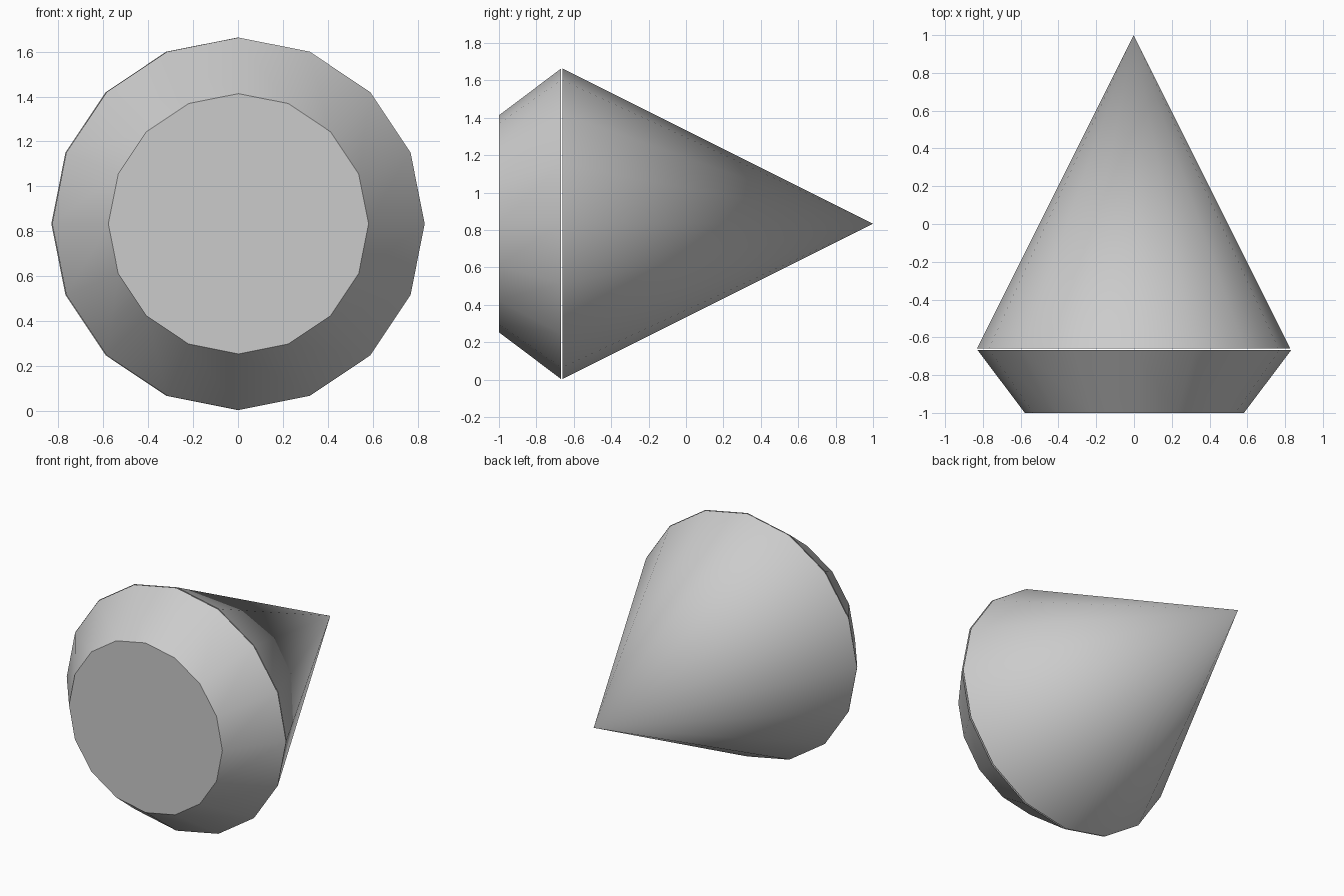
import bpy, math

if "Cube" in bpy.data.objects:
    bpy.data.objects.remove(bpy.data.objects["Cube"])

SIDES = 16
RADIUS = 0.83
CENTRE_Z = 0.833


def tapered(name, y_front, y_back, r_front, r_back, x=0.0):
    """16-sided tapered solid lying along the y axis."""
    bpy.ops.mesh.primitive_cone_add(
        vertices=SIDES, radius1=r_front, radius2=r_back,
        depth=y_back - y_front,
        location=(x, (y_front + y_back) / 2, CENTRE_Z),
        rotation=(-math.pi / 2, 0, 0))
    ob = bpy.context.object
    ob.name = name
    bpy.ops.object.transform_apply(location=True, rotation=True, scale=True)
    bpy.ops.object.shade_smooth_by_angle(angle=math.radians(30))
    return ob


# Flared collar with the flat front face
tapered("front_collar", -1.0, -0.668, 0.58, RADIUS, 0.002)

# Long pointed cone behind it, separated by a hairline gap
tapered("rear_cone", -0.66, 1.0, RADIUS, 0.0, -0.002)
